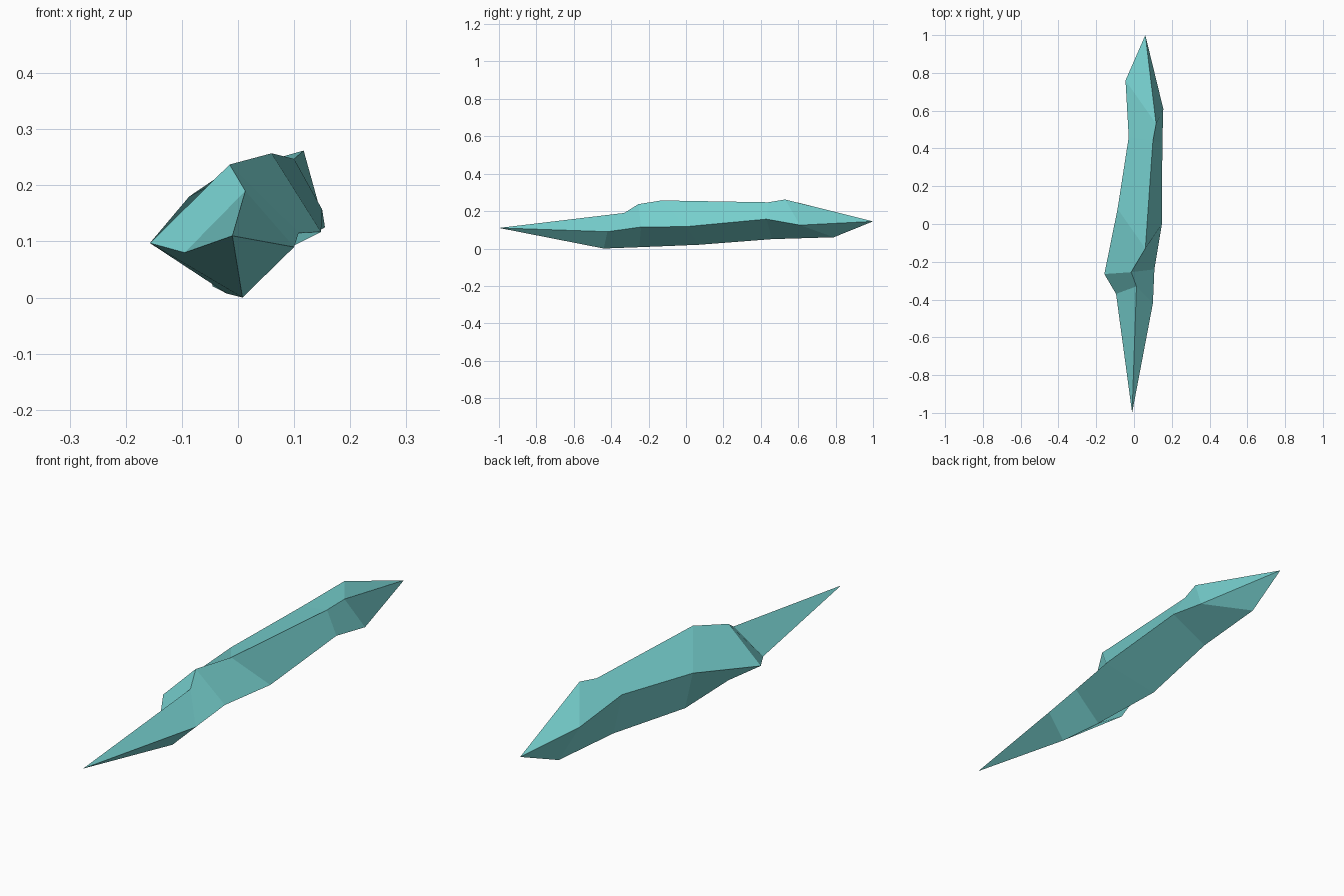
import bpy
import bmesh

# Remove the default cube only
default_cube = bpy.data.objects.get("Cube")
if default_cube:
    bpy.data.objects.remove(default_cube, do_unlink=True)


def flat_material(name, colour):
    """Create one plain material with matching viewport and shader colour."""
    material = bpy.data.materials.new(name)
    material.use_nodes = True
    material.diffuse_color = colour
    shader = next(n for n in material.node_tree.nodes if n.type == "BSDF_PRINCIPLED")
    shader.inputs["Base Color"].default_value = colour
    shader.inputs["Roughness"].default_value = 0.6
    return material


def loft_shard(name, front_tip, back_tip, ridges, material):
    """Join lengthwise ridges into a faceted body closed by a point at each end."""
    bm = bmesh.new()
    front = bm.verts.new(front_tip)
    back = bm.verts.new(back_tip)
    lines = [[front] + [bm.verts.new(p) for p in ridge] + [back] for ridge in ridges]
    for index, line in enumerate(lines):
        neighbour = lines[(index + 1) % len(lines)]
        for step in range(len(line) - 1):
            corners = [line[step], line[step + 1], neighbour[step + 1], neighbour[step]]
            bm.faces.new(list(dict.fromkeys(corners)))
    bmesh.ops.recalc_face_normals(bm, faces=bm.faces[:])
    mesh = bpy.data.meshes.new(name)
    bm.to_mesh(mesh)
    bm.free()
    mesh.materials.append(material)
    shard = bpy.data.objects.new(name, mesh)
    bpy.context.scene.collection.objects.link(shard)
    return shard


# The four ridges of the crystal, each running from front to back
top_ridge = [(.013, -.33, .19), (-.015, -.255, .237), (.06, -.13, .257),
             (.1, .44, .247), (.117, .53, .262)]
left_ridge = [(.1, -.42, .09), (.108, -.24, .115), (.148, 0, .117),
              (.15, .43, .157), (.155, .61, .125)]
bottom_ridge = [(.008, -.44, 0), (-.02, -.25, .007), (-.045, .07, .02),
                (.01, .46, .05), (.03, .79, .06)]
right_ridge = [(-.095, -.37, .08), (-.157, -.265, .097), (-.087, .08, .18),
               (-.028, .46, .22), (-.045, .76, .205)]

# Crystal body
crystal_teal = flat_material("crystal_teal", (.18, .62, .61, 1))
loft_shard("crystal_shard", (-.01, -1, .11), (.06, 1, .145),
           [top_ridge, left_ridge, bottom_ridge, right_ridge], crystal_teal)
